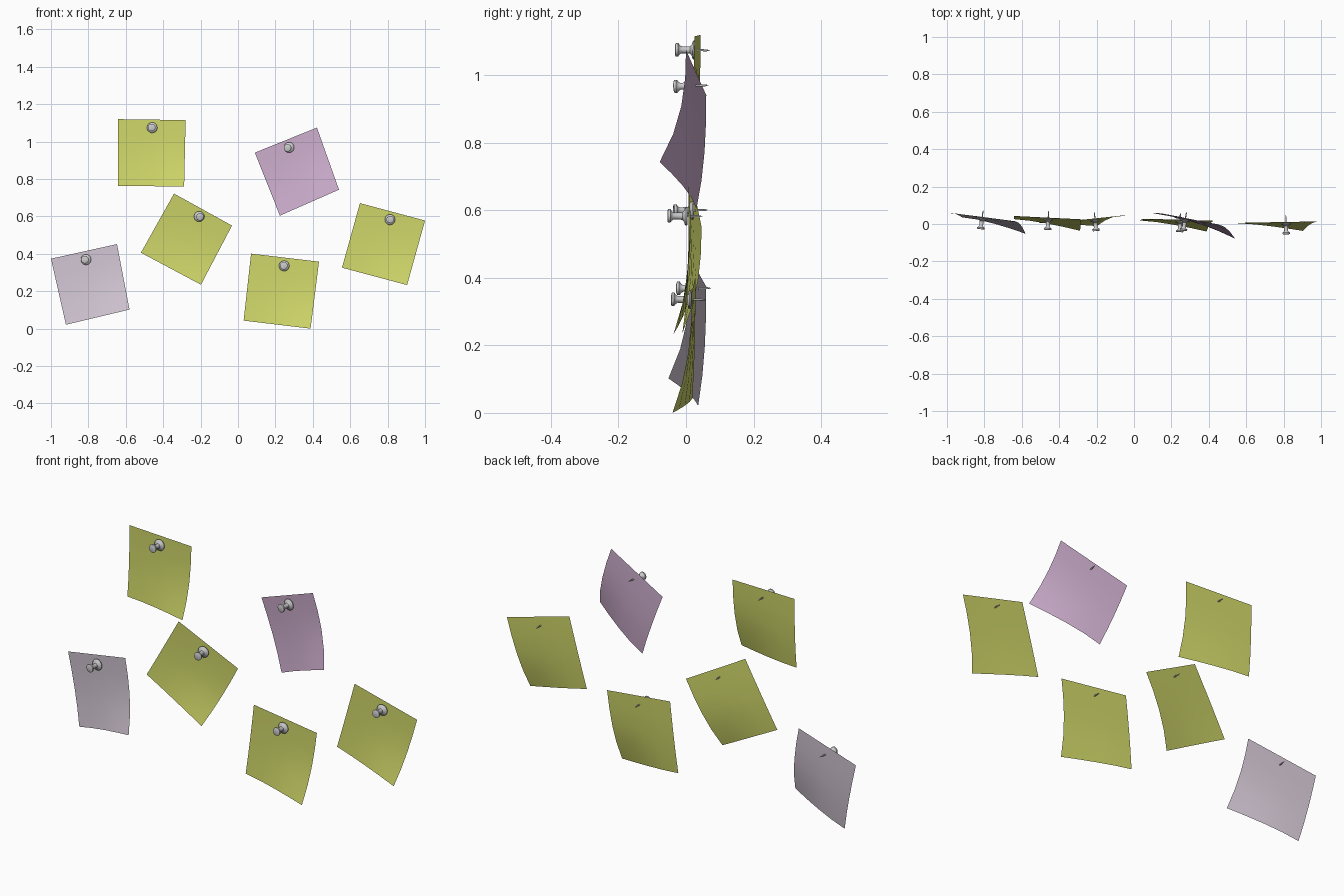
import bpy, bmesh, math
from mathutils import Vector, Matrix

if "Cube" in bpy.data.objects:
    bpy.data.objects.remove(bpy.data.objects["Cube"])


def material(name, rgb):
    m = bpy.data.materials.new(name)
    m.diffuse_color = (*rgb, 1)
    m.use_nodes = True
    m.node_tree.nodes["Principled BSDF"].inputs["Base Color"].default_value = m.diffuse_color
    return m


YELLOW = material("yellow_paper", (0.62, 0.67, 0.14))
PINK = material("pink_paper", (0.62, 0.43, 0.62))
LILAC = material("lilac_paper", (0.64, 0.56, 0.65))

# Pin profile: (distance in front of the paper, radius)
PIN = [(0.066, 0), (0.066, 0.016), (0.064, 0.020), (0.057, 0.020), (0.053, 0.014),
       (0.047, 0.010), (0.022, 0.011), (0.017, 0.016), (0.014, 0.026), (0.011, 0.028),
       (0.007, 0.027), (0.006, 0.003), (-0.027, 0.003), (-0.038, 0)]
SIDES = 20


def finish(bm, name, mat=None, angle=40):
    bmesh.ops.recalc_face_normals(bm, faces=bm.faces)
    me = bpy.data.meshes.new(name)
    bm.to_mesh(me)
    bm.free()
    ob = bpy.data.objects.new(name, me)
    bpy.context.collection.objects.link(ob)
    if mat:
        me.materials.append(mat)
    bpy.ops.object.select_all(action='DESELECT')
    ob.select_set(True)
    bpy.context.view_layer.objects.active = ob
    bpy.ops.object.shade_smooth_by_angle(angle=math.radians(angle))
    return ob


def paper_point(corners, u, v):
    """Sheet between four corners, with the lower right curling forward."""
    tl, tr, br, bl = (Vector(c) for c in corners)
    p = tl.lerp(tr, u).lerp(bl.lerp(br, u), v)
    top = tl.y + (tr.y - tl.y) * u
    bottom = bl.y + (br.y - bl.y) * u ** 1.4
    p.y = top + (bottom - top) * v ** 2.5
    return p


def note(name, corners, mat, n=4):
    bm = bmesh.new()
    g = [[bm.verts.new(paper_point(corners, i / n, j / n)) for i in range(n + 1)]
         for j in range(n + 1)]
    for j in range(n):
        for i in range(n):
            bm.faces.new((g[j][i], g[j + 1][i], g[j + 1][i + 1], g[j][i + 1]))
    finish(bm, name, mat)


def pin(name, corners, x, z):
    # Stand the pin square to the sheet near its top edge
    u, v = 0.5, 0.13
    p = paper_point(corners, u, v)
    du = paper_point(corners, u + 0.1, v) - p
    dv = paper_point(corners, u, v + 0.1) - p
    normal = du.cross(dv).normalized()
    if normal.y > 0:
        normal = -normal
    bm = bmesh.new()
    vs = [bm.verts.new((r, 0, d)) for d, r in PIN]
    edges = [bm.edges.new(e) for e in zip(vs, vs[1:])]
    bmesh.ops.spin(bm, geom=vs + edges, cent=(0, 0, 0), axis=(0, 0, 1),
                   angle=math.tau, steps=SIDES, use_merge=True)
    bmesh.ops.remove_doubles(bm, verts=bm.verts, dist=0.0001)
    # The front view shows the head, so shift back along the tilt to the paper
    base = Vector((x, p.y, z)) - Vector((normal.x, 0, normal.z)) * 0.03
    turn = Vector((0, 0, 1)).rotation_difference(normal).to_matrix().to_4x4()
    bm.transform(Matrix.Translation(base) @ turn)
    finish(bm, name)


# Corners run top left, top right, bottom right, bottom left; then pin x, z
NOTES = [
    ("top_left", YELLOW, [(-.642, .043, 1.12), (-.28, .025, 1.115),
                          (-.288, -.036, .76), (-.642, .026, .763)], -.46, 1.075),
    ("top_right", PINK, [(.09, .06, .941), (.422, 0, 1.075),
                         (.54, -.078, .743), (.224, .031, .604)], .27, .968),
    ("middle", YELLOW, [(-.342, .011, .722), (-.032, .046, .551),
                        (-.198, -.011, .235), (-.519, .006, .406)], -.206, .599),
    ("low_left", LILAC, [(-1, .06, .374), (-.647, .016, .452),
                         (-.58, -.052, .102), (-.92, .036, .021)], -.815, .369),
    ("low_centre", YELLOW, [(.07, .028, .401), (.433, .017, .358),
                            (.388, -.04, 0), (.03, .019, .043)], .246, .336),
    ("right", YELLOW, [(.652, .008, .671), (1, .014, .578),
                       (.904, -.037, .233), (.556, .004, .326)], .813, .583),
]
for label, mat, corners, px, pz in NOTES:
    note("note_" + label, corners, mat)
    pin("pin_" + label, corners, px, pz)
